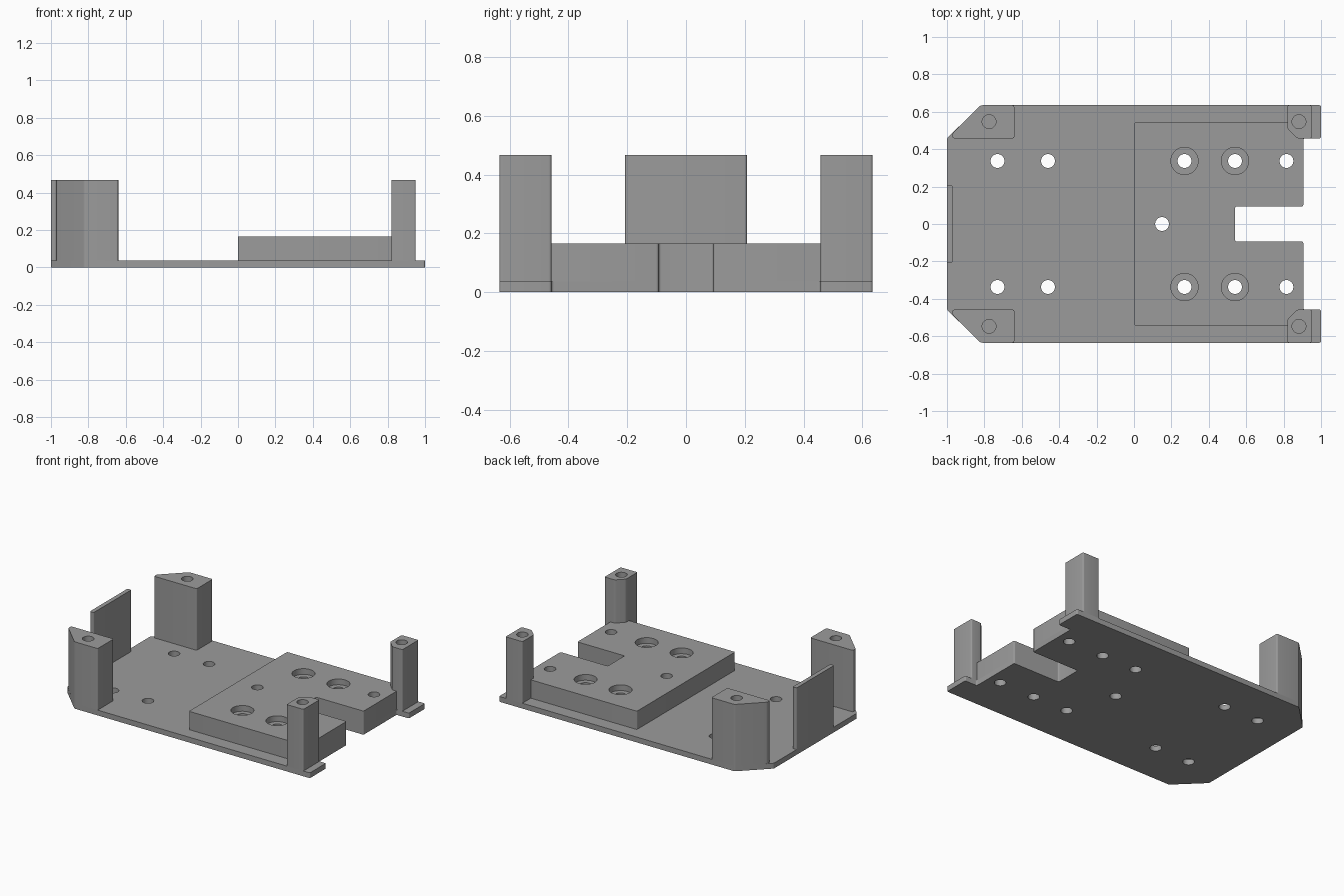
import bpy
import bmesh
from mathutils import Vector, Matrix

cube = bpy.data.objects.get("Cube")
if cube:
    bpy.data.objects.remove(cube, do_unlink=True)

grey = bpy.data.materials.new("plain grey")
grey.use_nodes = True
grey.diffuse_color = (0.33, 0.33, 0.33, 1)
grey.node_tree.nodes["Principled BSDF"].inputs["Base Color"].default_value = grey.diffuse_color

BASE_TOP, BLOCK_TOP, POST_TOP = 0.037, 0.165, 0.467
HOLE_R, BORE_R, BORE_DEPTH = 0.037, 0.073, 0.04


def make_object(name, bm):
    mesh = bpy.data.meshes.new(name)
    bmesh.ops.recalc_face_normals(bm, faces=bm.faces)
    bm.to_mesh(mesh)
    bm.free()
    mesh.materials.append(grey)
    obj = bpy.data.objects.new(name, mesh)
    bpy.context.collection.objects.link(obj)
    return obj


def rounded(points, radius=0.01, steps=4):
    """Round every corner of a closed outline."""
    result = []
    for i, p in enumerate(points):
        p = Vector(p)
        a = p + (Vector(points[i - 1]) - p).normalized() * radius
        b = p + (Vector(points[(i + 1) % len(points)]) - p).normalized() * radius
        for k in range(steps + 1):
            t = k / steps
            result.append(a * (1 - t) ** 2 + p * 2 * t * (1 - t) + b * t ** 2)
    return result


def prism(name, outline, bottom, top):
    bm = bmesh.new()
    face = bm.faces.new([bm.verts.new((p.x, p.y, bottom)) for p in rounded(outline)])
    extruded = bmesh.ops.extrude_face_region(bm, geom=[face])["geom"]
    verts = [v for v in extruded if isinstance(v, bmesh.types.BMVert)]
    bmesh.ops.translate(bm, vec=(0, 0, top - bottom), verts=verts)
    return make_object(name, bm)


def cut_holes(obj, centres, radius, bottom, top):
    bm = bmesh.new()
    for x, y in centres:
        bmesh.ops.create_cone(bm, cap_ends=True, segments=32, radius1=radius,
                              radius2=radius, depth=top - bottom,
                              matrix=Matrix.Translation((x, y, (top + bottom) / 2)))
    cutter = make_object("hole_cutter", bm)
    cutter.hide_render = True
    mod = obj.modifiers.new("holes", "BOOLEAN")
    mod.operation = "DIFFERENCE"
    mod.solver = "EXACT"
    mod.object = cutter
    bpy.context.view_layer.objects.active = obj
    bpy.ops.object.modifier_apply(modifier=mod.name)
    bpy.data.objects.remove(cutter, do_unlink=True)


def mirrored(half):
    """Close a half outline by mirroring it across the x axis."""
    return half + [(x, -y) for x, y in reversed(half)]


# Base plate with clipped corners, ears and an end notch
base = prism("base_plate", mirrored([
    (-1, -0.458), (-0.82, -0.635), (1, -0.635), (1, -0.458),
    (0.905, -0.458), (0.905, -0.093), (0.54, -0.093)]), 0, BASE_TOP)

# Raised mounting block sharing the notch
block = prism("raised_block", mirrored([
    (0, -0.542), (0.905, -0.542), (0.905, -0.093), (0.54, -0.093)]),
    BASE_TOP, BLOCK_TOP)

# Screw holes through both layers, then wide counterbores
sides = (-0.337, 0.337)
screws = [(x, y) for x in (-0.73, -0.46, 0.27, 0.54, 0.815) for y in sides] + [(0.15, 0)]
cut_holes(base, screws, HOLE_R, -0.1, 0.1)
cut_holes(block, [s for s in screws if s[0] > 0], HOLE_R, -0.1, 0.3)
cut_holes(block, [(x, y) for x in (0.27, 0.54) for y in sides], BORE_R,
          BLOCK_TOP - BORE_DEPTH, 0.3)

# Corner posts with blind screw holes
parts = [base, block]
for side, s in (("front", -1), ("back", 1)):
    wide = [(-0.97, 0.458), (-0.64, 0.458), (-0.64, 0.635), (-0.82, 0.635), (-0.97, 0.487)]
    slim = [(0.82, 0.51), (0.872, 0.458), (0.95, 0.458), (0.95, 0.635), (0.82, 0.635)]
    for kind, outline, hole_x in (("wide", wide, -0.775), ("slim", slim, 0.882)):
        post = prism(f"{side}_{kind}_post", [(x, s * y) for x, y in outline],
                     BASE_TOP, POST_TOP)
        cut_holes(post, [(hole_x, s * 0.547)], HOLE_R, POST_TOP - 0.25, POST_TOP + 0.1)
        parts.append(post)

# Thin upright end wall
parts.append(prism("end_wall", [(-1, -0.208), (-0.97, -0.208), (-0.97, 0.208), (-1, 0.208)],
                   BASE_TOP, POST_TOP))

# Smooth the rounded corners and bores, keep real edges sharp
bpy.ops.object.select_all(action="DESELECT")
for part in parts:
    part.select_set(True)
bpy.context.view_layer.objects.active = base
bpy.ops.object.shade_smooth_by_angle(angle=0.6)
